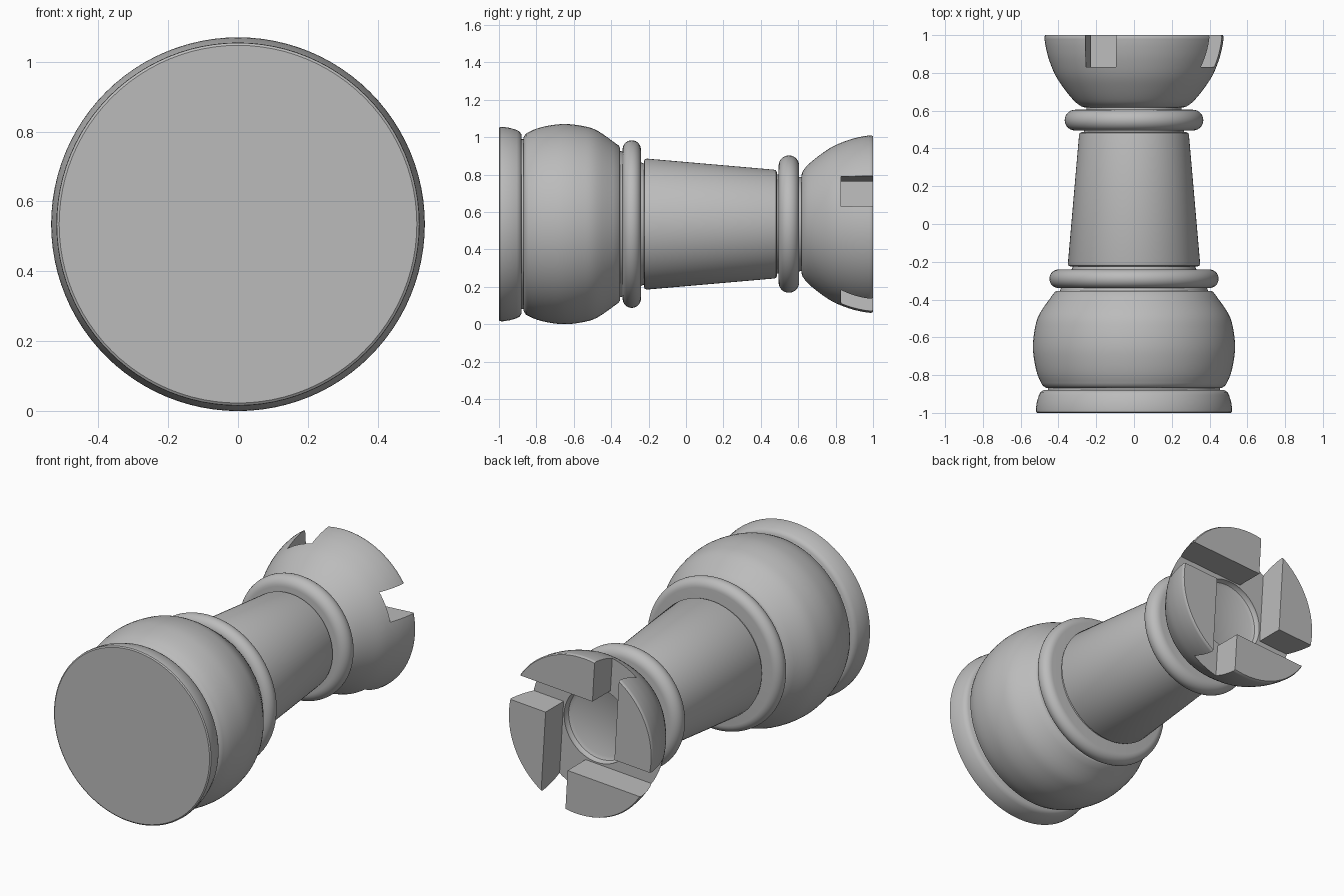
import bpy, bmesh, math
from mathutils import Matrix, Vector

AXIS_Z = 0.535
SEGMENTS = 96

cube = bpy.data.objects.get("Cube")
if cube:
    bpy.data.objects.remove(cube, do_unlink=True)

grey = bpy.data.materials.new("plain_grey")
grey.use_nodes = True
colour = (0.5, 0.5, 0.5, 1)
grey.diffuse_color = colour
grey.node_tree.nodes["Principled BSDF"].inputs["Base Color"].default_value = colour


def make_object(name, bm):
    bmesh.ops.recalc_face_normals(bm, faces=bm.faces)
    mesh = bpy.data.meshes.new(name)
    bm.to_mesh(mesh)
    bm.free()
    mesh.materials.append(grey)
    obj = bpy.data.objects.new(name, mesh)
    bpy.context.collection.objects.link(obj)
    return obj


def smooth(obj):
    bpy.ops.object.select_all(action='DESELECT')
    obj.select_set(True)
    bpy.context.view_layer.objects.active = obj
    bpy.ops.object.shade_smooth_by_angle(angle=math.radians(35))


def spline(points, steps=4):
    """Round a coarse profile with a Catmull-Rom curve."""
    p = [Vector(q) for q in points]
    p = [2 * p[0] - p[1]] + p + [2 * p[-1] - p[-2]]
    out = []
    for a, b, c, d in zip(p, p[1:], p[2:], p[3:]):
        for i in range(steps):
            t = i / steps
            out.append(0.5 * (2 * b + (c - a) * t + (2 * a - 5 * b + 4 * c - d) * t**2
                              + (3 * b - a - 3 * c + d) * t**3))
    return [tuple(v) for v in out] + [points[-1]]


def lathe(name, profile):
    """Turn (radius, y) points about the lengthwise axis."""
    bm = bmesh.new()
    verts = [bm.verts.new((r, y, AXIS_Z)) for r, y in profile]
    edges = [bm.edges.new(pair) for pair in zip(verts, verts[1:])]
    bmesh.ops.spin(bm, geom=verts + edges, cent=(0, 0, AXIS_Z), axis=(0, 1, 0),
                   angle=math.tau, steps=SEGMENTS, use_duplicate=False)
    bmesh.ops.remove_doubles(bm, verts=bm.verts, dist=0.0005)
    obj = make_object(name, bm)
    smooth(obj)
    return obj


def ring(name, y, radius, half_width):
    """Round collar, closed on the inside."""
    arc = [(radius - half_width + half_width * math.sin(a), y - half_width * math.cos(a))
           for a in (math.pi * i / 14 for i in range(15))]
    return lathe(name, [(0, y - half_width)] + arc + [(0, y + half_width)])


# Foot disc, bulb, and tapered column
lathe("foot", [(0, -1), (0.512, -1), (0.519, -0.995), (0.52, -0.98), (0.514, -0.94),
               (0.503, -0.905), (0.495, -0.89), (0.48, -0.88), (0, -0.88)])
bulb = spline([(0.485, -0.855), (0.51, -0.8), (0.527, -0.73), (0.535, -0.65),
               (0.526, -0.56), (0.5, -0.475), (0.42, -0.36)])
lathe("bulb", [(0, -0.868), (0.465, -0.868)] + bulb + [(0.41, -0.354), (0, -0.354)])
lathe("column", [(0, -0.225), (0.335, -0.225), (0.346, -0.221), (0.35, -0.208),
                 (0.291, 0.47), (0.288, 0.481), (0.278, 0.486), (0, 0.486)])

# Collars
ring("lower_collar", -0.29, 0.448, 0.049)
ring("upper_collar", 0.55, 0.367, 0.055)

# Slim core seen in the grooves
lathe("core", [(0, -0.95), (0.455, -0.95), (0.455, -0.86), (0.39, -0.345),
               (0.325, -0.23), (0.265, 0.49), (0.25, 0.63), (0, 0.63)])

# Crown with a round well
outside = spline([(0.28, 0.623), (0.315, 0.65), (0.365, 0.71), (0.415, 0.785),
                  (0.45, 0.87), (0.468, 0.94), (0.475, 0.99)])
crown = lathe("crown", [(0, 0.618), (0.265, 0.618)] + outside
              + [(0.47, 1), (0.224, 1), (0.224, 0.82), (0.215, 0.8), (0.195, 0.79), (0, 0.79)])

# Pinwheel cutter leaves four battlements
near, far, reach = 0.068, 0.232, 0.7
bm = bmesh.new()
outline = []
for k in range(4):
    turn = Matrix.Rotation(math.radians(90 * k + 3.5), 2)
    for point in ((reach, near), (reach, far), (-near, far)):
        x, z = turn @ Vector(point)
        outline.append(bm.verts.new((x, 0.83, z + AXIS_Z)))
face = bm.faces.new(outline)
top = bmesh.ops.extrude_face_region(bm, geom=[face])["geom"]
bmesh.ops.translate(bm, vec=(0, 0.4, 0), verts=[v for v in top if isinstance(v, bmesh.types.BMVert)])
cutter = make_object("slot_cutter", bm)
cutter.hide_render = True

cut = crown.modifiers.new("slots", 'BOOLEAN')
cut.operation = 'DIFFERENCE'
cut.solver = 'EXACT'
cut.object = cutter
bpy.context.view_layer.objects.active = crown
bpy.ops.object.modifier_apply(modifier=cut.name)
bpy.data.objects.remove(cutter, do_unlink=True)
smooth(crown)
